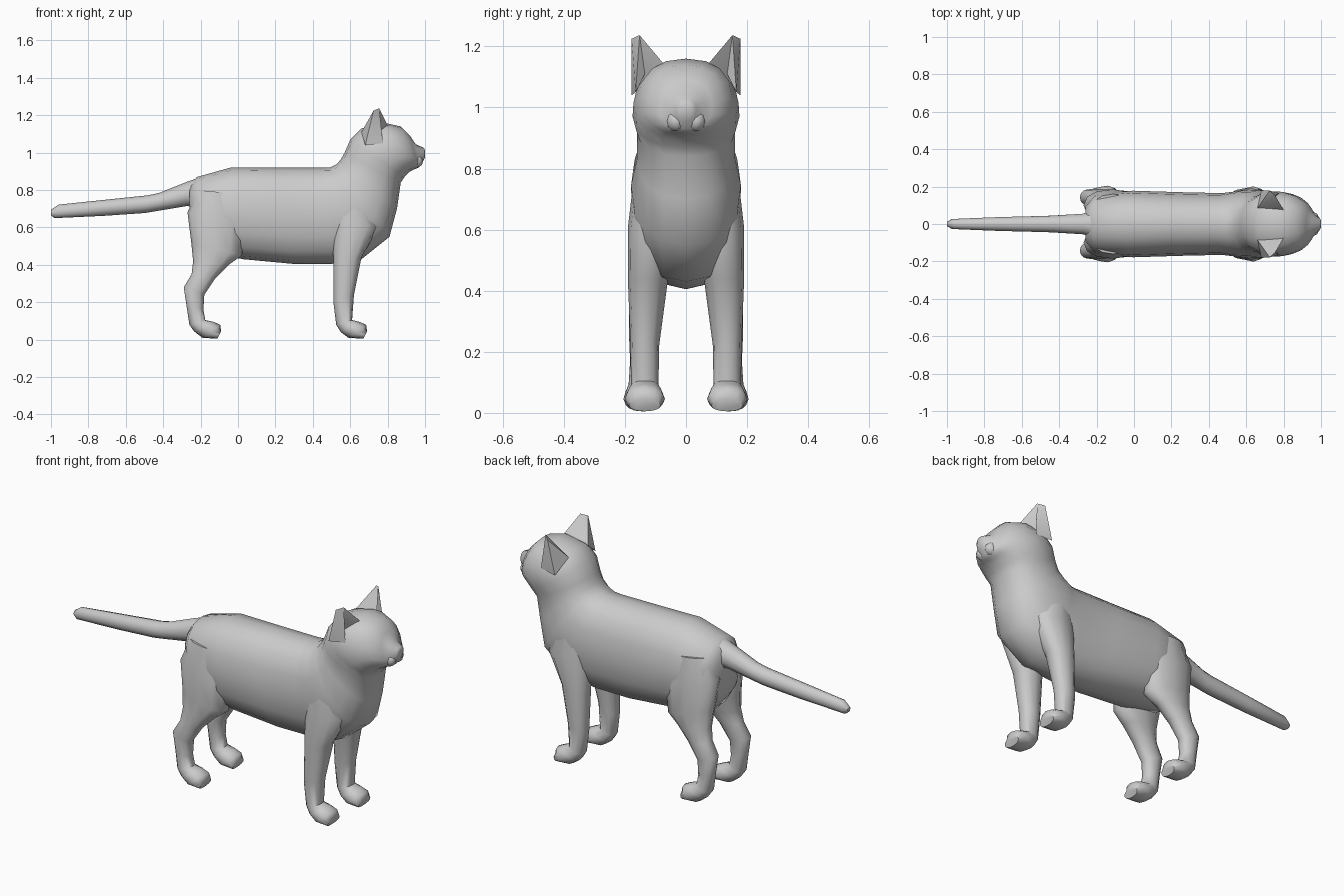
import bpy, bmesh, math
from mathutils import Vector


def finish(bm, name, angle=60):
    bmesh.ops.recalc_face_normals(bm, faces=bm.faces)
    me = bpy.data.meshes.new(name)
    bm.to_mesh(me)
    bm.free()
    ob = bpy.data.objects.new(name, me)
    bpy.context.collection.objects.link(ob)
    bpy.ops.object.select_all(action='DESELECT')
    ob.select_set(True)
    bpy.context.view_layer.objects.active = ob
    bpy.ops.object.shade_smooth_by_angle(angle=math.radians(angle))
    return ob


def loft(name, rings, side=1, sides=14, power=2.3):
    """Each ring: x1, z1, x2, z2 (opposite outline points), y centre, half width."""
    bm = bmesh.new()
    loops = []
    for x1, z1, x2, z2, yc, hw in rings:
        a, b = Vector((x1, 0, z1)), Vector((x2, 0, z2))
        loop = []
        for i in range(sides):
            t = 2 * math.pi * i / sides
            c, s = math.cos(t), math.sin(t)
            u = math.copysign(abs(c) ** (2 / power), c)
            v = math.copysign(abs(s) ** (2 / power), s)
            p = (a + b) / 2 + (a - b) / 2 * u
            p.y = side * (yc + hw * v)
            loop.append(bm.verts.new(p))
        loops.append(loop)
    for p, q in zip(loops, loops[1:]):
        for i in range(sides):
            j = (i + 1) % sides
            bm.faces.new((p[i], p[j], q[j], q[i]))
    bm.faces.new(loops[0])
    bm.faces.new(loops[-1])
    return finish(bm, name)


# Torso, neck and head in one sweep: back outline to belly/chest outline
loft("body_and_head", [
    (-0.26, 0.82, -0.255, 0.56, 0, 0.10),
    (-0.22, 0.87, -0.19, 0.47, 0, 0.16),
    (-0.04, 0.92, 0.03, 0.43, 0, 0.178),
    (0.20, 0.92, 0.30, 0.405, 0, 0.17),
    (0.44, 0.92, 0.50, 0.405, 0, 0.165),
    (0.49, 0.92, 0.66, 0.43, 0, 0.178),
    (0.53, 0.94, 0.81, 0.55, 0, 0.18),
    (0.55, 0.965, 0.85, 0.70, 0, 0.16),
    (0.57, 1.00, 0.87, 0.84, 0, 0.16),
    (0.60, 1.07, 0.89, 0.87, 0, 0.175),
    (0.66, 1.13, 0.92, 0.90, 0, 0.172),
    (0.78, 1.16, 0.94, 0.91, 0, 0.15),
    (0.87, 1.14, 0.955, 0.915, 0, 0.118),
    (0.92, 1.09, 0.965, 0.92, 0, 0.085),
    (0.95, 1.045, 0.975, 0.93, 0, 0.055),
    (0.995, 1.025, 0.99, 0.955, 0, 0.033),
    (1.00, 1.01, 1.00, 0.975, 0, 0.02),
], sides=16)

# Tail
loft("tail", [
    (-0.20, 0.87, -0.22, 0.70, 0, 0.08),
    (-0.27, 0.845, -0.27, 0.715, 0, 0.058),
    (-0.42, 0.785, -0.45, 0.685, 0, 0.047),
    (-0.48, 0.772, -0.50, 0.677, 0, 0.045),
    (-0.72, 0.747, -0.72, 0.662, 0, 0.039),
    (-0.96, 0.722, -0.98, 0.650, 0, 0.028),
    (-1.00, 0.695, -1.00, 0.665, 0, 0.012),
], sides=10, power=2)

hind = [
    (-0.22, 0.80, 0.00, 0.78, 0.09, 0.07),
    (-0.27, 0.68, 0.04, 0.60, 0.10, 0.085),
    (-0.25, 0.52, 0.02, 0.45, 0.115, 0.07),
    (-0.24, 0.42, -0.05, 0.40, 0.128, 0.056),
    (-0.248, 0.35, -0.12, 0.33, 0.137, 0.05),
    (-0.29, 0.28, -0.18, 0.24, 0.142, 0.045),
    (-0.275, 0.18, -0.185, 0.16, 0.143, 0.04),
    (-0.26, 0.08, -0.175, 0.105, 0.143, 0.045),
    (-0.235, 0.045, -0.13, 0.095, 0.143, 0.055),
    (-0.19, 0.01, -0.095, 0.08, 0.143, 0.062),
    (-0.11, 0.005, -0.09, 0.045, 0.143, 0.048),
]
fore = [
    (0.52, 0.78, 0.70, 0.78, 0.10, 0.07),
    (0.505, 0.62, 0.75, 0.60, 0.11, 0.08),
    (0.51, 0.42, 0.66, 0.44, 0.125, 0.065),
    (0.51, 0.20, 0.62, 0.24, 0.135, 0.047),
    (0.525, 0.08, 0.61, 0.105, 0.135, 0.045),
    (0.55, 0.04, 0.65, 0.095, 0.135, 0.058),
    (0.59, 0.01, 0.685, 0.08, 0.135, 0.066),
    (0.67, 0.005, 0.69, 0.045, 0.135, 0.052),
]


def ear(name, side):
    pts = [(0.80, 0.075, 1.145), (0.775, 0.165, 1.05), (0.68, 0.178, 1.04),
           (0.66, 0.085, 1.11), (0.755, 0.152, 1.237), (0.725, 0.178, 1.225),
           (0.745, 0.135, 1.11)]
    bm = bmesh.new()
    v = [bm.verts.new((x, side * y, z)) for x, y, z in pts]
    for f in [(0, 6, 4), (6, 1, 4), (1, 5, 4), (1, 2, 5), (2, 3, 5),
              (3, 4, 5), (3, 0, 4), (0, 3, 2), (0, 2, 6), (6, 2, 1)]:
        bm.faces.new([v[i] for i in f])
    finish(bm, name, 40)


def muzzle_pad(name, side):
    bm = bmesh.new()
    bmesh.ops.create_uvsphere(bm, u_segments=8, v_segments=6, radius=1)
    for v in bm.verts:
        v.co = Vector((0.95 + v.co.x * 0.04, side * (0.032 + v.co.y * 0.034),
                       0.955 + v.co.z * 0.036))
    finish(bm, name)


# Paired parts
for label, side in (("right", -1), ("left", 1)):
    loft("hind_leg_" + label, hind, side, sides=12, power=2.2)
    loft("front_leg_" + label, fore, side, sides=12, power=2.2)
    ear("ear_" + label, side)
    muzzle_pad("muzzle_pad_" + label, side)
